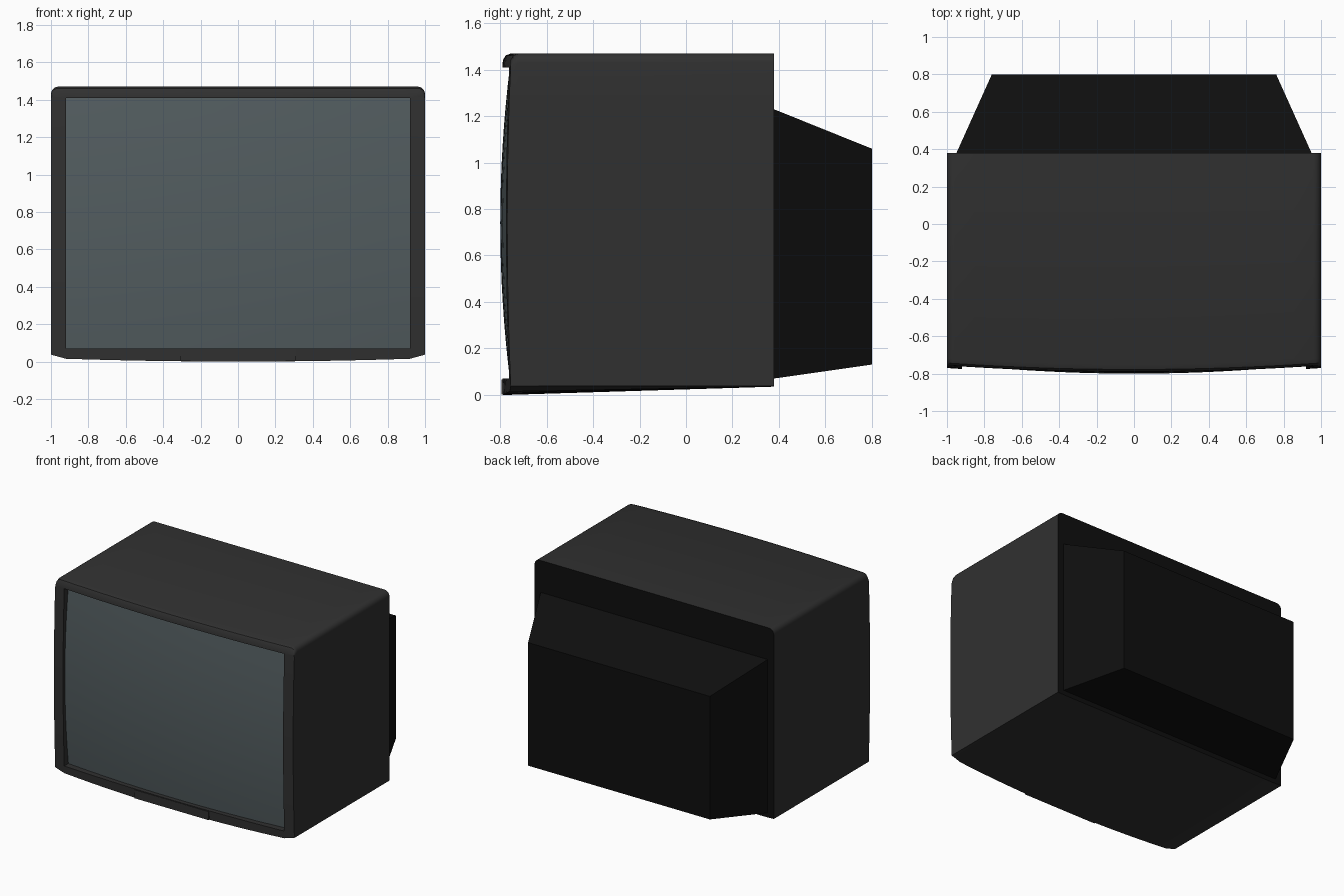
import bpy, bmesh, math

if "Cube" in bpy.data.objects:
    bpy.data.objects.remove(bpy.data.objects["Cube"])


def material(name, rgb):
    m = bpy.data.materials.new(name)
    m.diffuse_color = (*rgb, 1)
    m.use_nodes = True
    m.node_tree.nodes["Principled BSDF"].inputs["Base Color"].default_value = m.diffuse_color
    return m


CASE = material("charcoal case", (0.030, 0.030, 0.030))
BACK = material("black back", (0.0045, 0.0045, 0.0045))
GLASS = material("grey glass", (0.085, 0.108, 0.115))


def finish(name, bm, mats, smooth=True):
    bmesh.ops.remove_doubles(bm, verts=bm.verts, dist=0.0005)
    bmesh.ops.recalc_face_normals(bm, faces=bm.faces)
    me = bpy.data.meshes.new(name)
    bm.to_mesh(me)
    bm.free()
    ob = bpy.data.objects.new(name, me)
    bpy.context.collection.objects.link(ob)
    for m in mats:
        me.materials.append(m)
    if smooth:
        bpy.ops.object.select_all(action='DESELECT')
        ob.select_set(True)
        bpy.context.view_layer.objects.active = ob
        bpy.ops.object.shade_smooth_by_angle(angle=math.radians(35))
    return ob


def dz(z):
    return (z - 0.74) / 0.70


def rim_y(x, z):        # bowed front of the frame
    return -0.805 + 0.035 * x * x + 0.015 * dz(z) ** 2


def glass_y(x, z):      # bulging screen
    return -0.80 + 0.055 * x * x + 0.045 * dz(z) ** 2


# Case outline: sides, rounded top corners, bottom with cut corners
R, TOP = 0.04, 1.47
half = [(0.92 * i / 8, 0.0) for i in range(9)]
half += [(1.0, 0.037 + (TOP - R - 0.037) * i / 10) for i in range(11)]
half += [(1 - R + R * math.cos(a), TOP - R + R * math.sin(a))
         for a in [math.radians(18 * i) for i in range(1, 6)]]
half += [(0.96 * (1 - i / 9), TOP) for i in range(1, 10)]
outline = half + [(-x, z) for x, z in half[-2:0:-1]]


def clamp(v, lo, hi):
    return max(lo, min(hi, v))


def rim_point(x, z, inset, depth):
    if z < 0.03:
        z = 0.015 * (x / 0.92) ** 2
    y = rim_y(x, z) + depth
    return (x, y, z - inset if z > TOP - R - 0.001 else z)


def inner(x, z):
    return clamp(x, -0.92, 0.92), clamp(z, 0.07, 1.41)


# Case: loft from the back edge, round the lip, then into the screen opening
bm = bmesh.new()
rings = [[(x, 0.38, max(z, 0.035)) for x, z in outline]]
for inset, depth in ((0, 0.035), (0.009, 0.011), (0.03, 0)):
    rings.append([rim_point(x, z, inset, depth) for x, z in outline])
opening = [inner(x, z) for x, z in outline]
rings.append([(x, rim_y(x, z), z) for x, z in opening])
rings.append([(x, glass_y(x, z) + 0.005, z) for x, z in opening])
vr = [[bm.verts.new(p) for p in ring] for ring in rings]
n = len(outline)
for a, b in zip(vr, vr[1:]):
    for i in range(n):
        bm.faces.new((a[i], a[(i + 1) % n], b[(i + 1) % n], b[i]))
bm.faces.new(vr[0]).material_index = 1
finish("television_case", bm, [CASE, BACK])

# Screen
bm = bmesh.new()
bmesh.ops.create_grid(bm, x_segments=20, y_segments=16, size=1)
for v in bm.verts:
    x, z = v.co.x * 0.925, 0.74 + v.co.y * 0.675
    v.co = (x, glass_y(x, z), z)
screen = finish("screen", bm, [GLASS])
if screen.data.polygons[0].normal.y > 0:
    screen.data.flip_normals()

# Tapered rear housing for the tube
bm = bmesh.new()
bmesh.ops.create_cube(bm, size=2)
for v in bm.verts:
    hx, y, lo, hi = (0.76, 0.80, 0.13, 1.06) if v.co.y > 0 else (0.95, 0.378, 0.07, 1.23)
    v.co = (hx * v.co.x, y, hi if v.co.z > 0 else lo)
finish("rear_housing", bm, [BACK], smooth=False)

# Thin control panel at the bottom centre of the frame
bm = bmesh.new()
bmesh.ops.create_cube(bm, size=1)
for v in bm.verts:
    v.co = (v.co.x * 0.62, -0.79 + v.co.y * 0.008, 0.034 + v.co.z * 0.064)
finish("control_panel", bm, [CASE], smooth=False)
